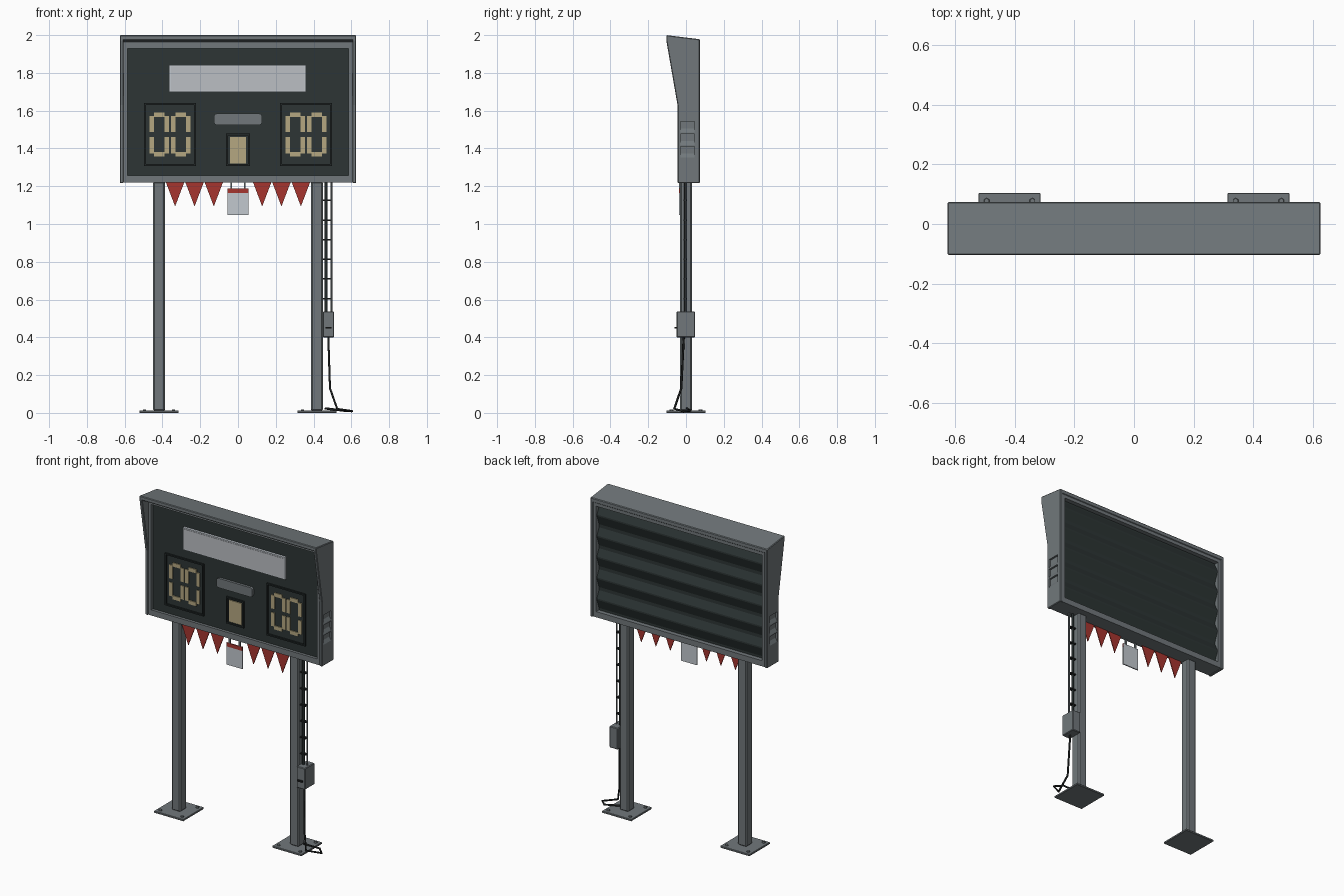
import bpy, bmesh, math
from mathutils import Vector

if "Cube" in bpy.data.objects:
    bpy.data.objects.remove(bpy.data.objects["Cube"])


def material(name, rgb):
    m = bpy.data.materials.new(name)
    m.diffuse_color = (*rgb, 1)
    m.use_nodes = True
    m.node_tree.nodes["Principled BSDF"].inputs["Base Color"].default_value = m.diffuse_color
    return m


STEEL = material("steel grey", (0.165, 0.187, 0.198))
SCREEN = material("dark screen", (0.026, 0.036, 0.035))
TRIM = material("dark trim", (0.016, 0.022, 0.022))
LAMP = material("tan lamp", (0.46, 0.39, 0.22))
PANEL = material("pale panel", (0.50, 0.52, 0.55))
SIGN = material("pale sign", (0.54, 0.58, 0.62))
RED = material("pennant red", (0.38, 0.035, 0.028))
BLACK = material("black cable", (0.012, 0.014, 0.014))


def finish(name, bm, mat, bevel=0, segments=1):
    bmesh.ops.recalc_face_normals(bm, faces=bm.faces)
    me = bpy.data.meshes.new(name)
    bm.to_mesh(me)
    bm.free()
    me.materials.append(mat)
    ob = bpy.data.objects.new(name, me)
    bpy.context.collection.objects.link(ob)
    if bevel:
        mod = ob.modifiers.new("bevel", 'BEVEL')
        mod.width, mod.segments = bevel, segments
    return ob


def add_box(bm, x0, x1, y0, y1, z0, z1):
    v = bmesh.ops.create_cube(bm, size=1)['verts']
    for p in v:
        p.co = ((x0 + x1) / 2 + p.co.x * (x1 - x0), (y0 + y1) / 2 + p.co.y * (y1 - y0),
                (z0 + z1) / 2 + p.co.z * (z1 - z0))


def boxes(name, items, mat, bevel=0):
    bm = bmesh.new()
    for it in items:
        add_box(bm, *it)
    return finish(name, bm, mat, bevel)


def ring(name, x0, x1, z0, z1, sx, sb, st, y0, y1, mat):
    """Rectangular frame: side, bottom and top border widths."""
    return boxes(name, [(x0, x0 + sx, y0, y1, z0, z1), (x1 - sx, x1, y0, y1, z0, z1),
                        (x0 + sx, x1 - sx, y0, y1, z0, z0 + sb),
                        (x0 + sx, x1 - sx, y0, y1, z1 - st, z1)], mat)


def extrude_x(name, profiles, x0, x1, mat, bevel=0):
    """Extrude (y, z) outlines along x."""
    bm = bmesh.new()
    for prof in profiles:
        f = bm.faces.new([bm.verts.new((x0, y, z)) for y, z in prof])
        r = bmesh.ops.extrude_face_region(bm, geom=[f])
        for v in r['geom']:
            if isinstance(v, bmesh.types.BMVert):
                v.co.x = x1
    return finish(name, bm, mat, bevel)


def tube(name, pts, radius, mat):
    cu = bpy.data.curves.new(name, 'CURVE')
    cu.dimensions = '3D'
    cu.bevel_depth, cu.bevel_resolution, cu.use_fill_caps = radius, 1, True
    sp = cu.splines.new('POLY')
    sp.points.add(len(pts) - 1)
    for p, c in zip(sp.points, pts):
        p.co = (*c, 1)
    cu.materials.append(mat)
    ob = bpy.data.objects.new(name, cu)
    bpy.context.collection.objects.link(ob)


# Housing: hooded side walls with recessed vents, sloping roof, body frame, screen
side = [(-0.045, 1.217), (0.074, 1.217), (0.074, 1.978), (-0.104, 2.0), (-0.104, 1.97), (-0.045, 1.63)]
for s, tag in ((-1, "left"), (1, "right")):
    wall = extrude_x(f"{tag}_side_wall", [side], s * 0.606, s * 0.626, STEEL, 0.004)
    bm = bmesh.new()
    for i in range(3):
        z = 1.352 + i * 0.066
        prof = [(0.63, z), (0.626, z), (0.614, z + 0.022), (0.614, z + 0.058), (0.63, z + 0.058)]
        f = bm.faces.new([bm.verts.new((s * x, -0.028, zz)) for x, zz in prof])
        r = bmesh.ops.extrude_face_region(bm, geom=[f])
        for v in r['geom']:
            if isinstance(v, bmesh.types.BMVert):
                v.co.y = 0.046
    cutter = finish(f"{tag}_vent_cutter", bm, STEEL)
    cutter.hide_render = True
    cutter.hide_set(True)
    cut = wall.modifiers.new("vents", 'BOOLEAN')
    cut.object, cut.operation, cut.solver = cutter, 'DIFFERENCE', 'EXACT'
extrude_x("roof", [[(-0.104, 1.974), (-0.05, 1.964), (0.074, 1.95), (0.074, 1.978), (-0.104, 2.0)]],
          -0.622, 0.622, STEEL, 0.004)
ring("body_frame", -0.612, 0.612, 1.22, 1.97, 0.026, 0.036, 0.04, -0.04, 0.07, STEEL)
boxes("screen", [(-0.588, 0.588, -0.022, 0.042, 1.25, 1.94)], SCREEN)

# Rear louvres
extrude_x("rear_louvres", [[(0.038, z), (0.063, z + 0.071), (0.063, z + 0.08), (0.038, z + 0.134)]
                           for z in (1.258 + i * 0.134 for i in range(5))], -0.587, 0.587, SCREEN)

# Name banner and small rounded plate, both blank
boxes("banner", [(-0.364, 0.36, -0.038, -0.02, 1.70, 1.842)], SIGN)
boxes("banner_face", [(-0.356, 0.352, -0.04, -0.03, 1.708, 1.834)], PANEL)
bm = bmesh.new()
outline = []
for cx, cz, a0 in ((0.112, 1.569, 0), (-0.112, 1.569, 90), (-0.112, 1.539, 180), (0.112, 1.539, 270)):
    for k in range(4):
        a = math.radians(a0 + 30 * k)
        outline.append((cx + 0.015 * math.cos(a), cz + 0.015 * math.sin(a)))
f = bm.faces.new([bm.verts.new((x, -0.02, z)) for x, z in outline])
r = bmesh.ops.extrude_face_region(bm, geom=[f])
for v in r['geom']:
    if isinstance(v, bmesh.types.BMVert):
        v.co.y = -0.038
finish("small_plate", bm, STEEL)

# Score windows with segment digits
for s, tag in ((-1, "left"), (1, "right")):
    c = s * 0.36
    ring(f"{tag}_score_frame", c - 0.137, c + 0.137, 1.308, 1.64, 0.009, 0.009, 0.009, -0.033, -0.02, TRIM)
    segs = []
    for d in (c - 0.056, c + 0.056):
        for z in (1.357, 1.567):
            segs.append((d - 0.028, d + 0.028, -0.028, -0.02, z, z + 0.024))
        for x in (d - 0.052, d + 0.028):
            for z in (1.374, 1.486):
                segs.append((x, x + 0.024, -0.0275, -0.02, z, z + 0.087))
    boxes(f"{tag}_score_digits", segs, LAMP)
ring("period_frame", -0.063, 0.063, 1.308, 1.478, 0.01, 0.01, 0.01, -0.033, -0.02, TRIM)
boxes("period_lamp", [(-0.043, 0.043, -0.028, -0.02, 1.321, 1.46)], LAMP)

# Pennants below the housing
bm = bmesh.new()
for s in (-1, 1):
    for x in (0.128, 0.23, 0.333):
        tri = [(s * x - 0.049, 1.222), (s * x + 0.049, 1.222), (s * x, 1.093)]
        a, b = [[bm.verts.new((px, y, pz)) for px, pz in tri] for y in (-0.027, -0.022)]
        bm.faces.new(a)
        bm.faces.new(b)
        for i in range(3):
            j = (i + 1) % 3
            bm.faces.new((a[i], a[j], b[j], b[i]))
finish("pennants", bm, RED)

# Hanging sign
boxes("hanging_sign", [(-0.056, 0.056, -0.036, -0.029, 1.047, 1.187)], SIGN)
boxes("sign_stripe", [(-0.0565, 0.0565, -0.038, -0.031, 1.164, 1.188)], RED)
boxes("sign_hangers", [(x - 0.005, x + 0.005, -0.037, -0.028, 1.18, 1.225) for x in (-0.036, 0.036)], STEEL)

# Posts, base plates and bolts
for s, tag in ((-1, "left"), (1, "right")):
    c = s * 0.418
    boxes(f"{tag}_post", [(c - 0.032, c + 0.032, -0.032, 0.032, 0.01, 1.225)], STEEL, 0.008)
    boxes(f"{tag}_base_plate", [(c - 0.104, c + 0.104, -0.104, 0.104, 0, 0.012)], STEEL, 0.002)
    bm = bmesh.new()
    for i in (-1, 1):
        for j in (-1, 1):
            r = bmesh.ops.create_cone(bm, segments=6, radius1=0.011, radius2=0.009, depth=0.009, cap_ends=True)
            bmesh.ops.translate(bm, verts=r['verts'], vec=Vector((c + i * 0.077, j * 0.077, 0.0145)))
    finish(f"{tag}_bolts", bm, STEEL)

# Conduits, clamps, junction box and power cable
tube("main_conduit", [(0.466, -0.004, 0.53), (0.466, -0.004, 1.225)], 0.009, TRIM)
tube("thin_conduit", [(0.494, -0.004, 0.53), (0.494, -0.004, 1.225)], 0.005, STEEL)
boxes("conduit_clamps", [(0.445, 0.49, -0.014, 0.006, z, z + 0.008)
                         for z in (0.601 + i * 0.104 for i in range(6))], BLACK)
boxes("junction_box", [(0.449, 0.509, -0.05, 0.048, 0.40, 0.537)], STEEL, 0.004)
boxes("box_latch", [(0.462, 0.494, -0.06, -0.046, 0.446, 0.456)], BLACK)
tube("power_cable", [(0.478, -0.012, 0.405), (0.487, -0.025, 0.13), (0.525, -0.062, 0.022),
                     (0.603, -0.015, 0.009), (0.56, 0.025, 0.012), (0.46, 0.005, 0.024)], 0.006, BLACK)
